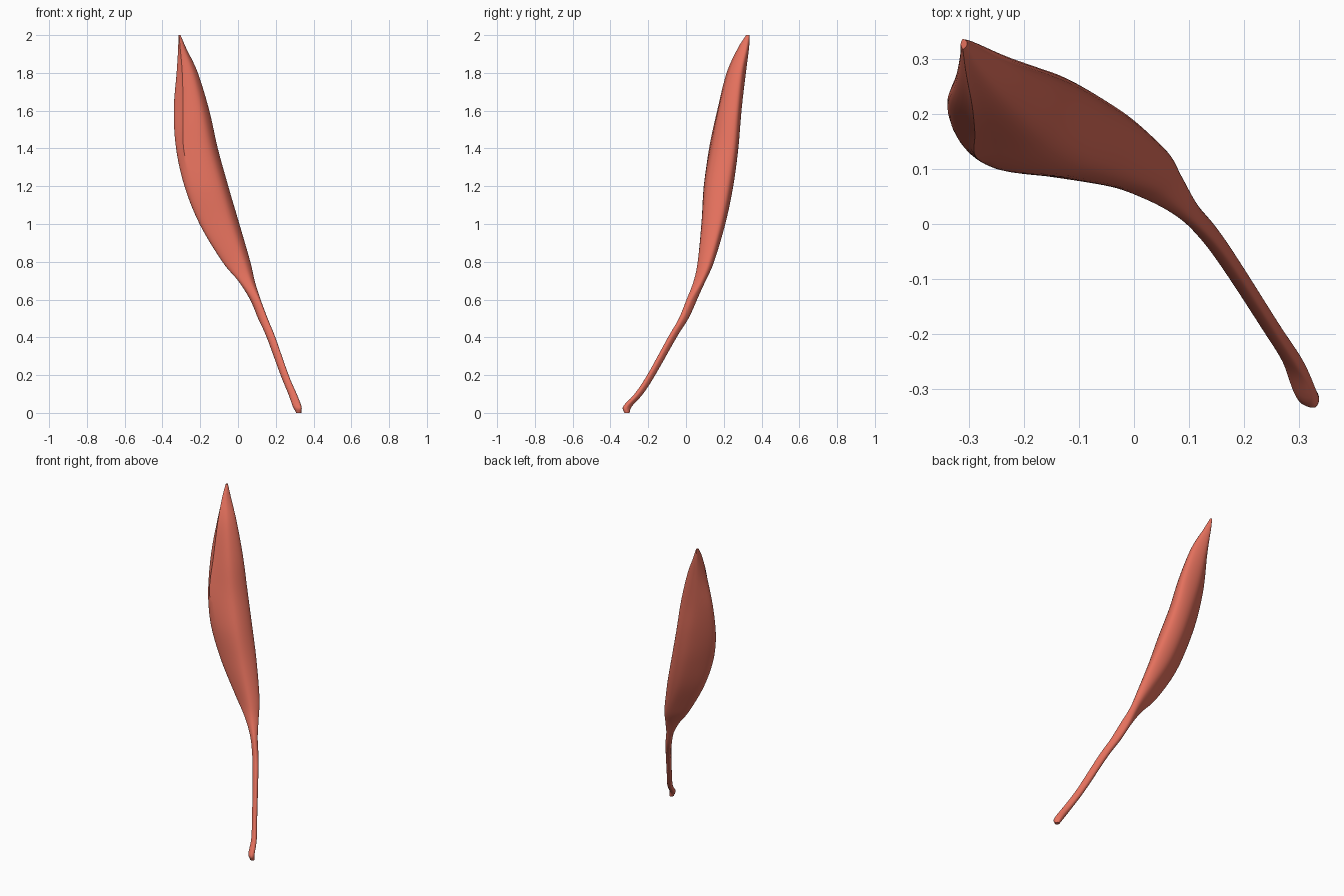
import bpy, math
from mathutils import Vector

if "Cube" in bpy.data.objects:
    bpy.data.objects.remove(bpy.data.objects["Cube"])

# Belly sections: height, then crest, front, back-right, back-left, left points
BELLY = [
    (2.00, (-.312, .318), (-.305, .325), (-.305, .333), (-.312, .337), (-.316, .328)),
    (1.93, (-.306, .274), (-.282, .288), (-.275, .320), (-.305, .333), (-.317, .305)),
    (1.80, (-.295, .215), (-.235, .233), (-.215, .293), (-.288, .316), (-.325, .265)),
    (1.60, (-.290, .165), (-.187, .182), (-.155, .272), (-.258, .291), (-.340, .225)),
    (1.40, (-.288, .122), (-.146, .146), (-.110, .253), (-.212, .272), (-.325, .185)),
    (1.20, (-.237, .097), (-.090, .112), (-.055, .222), (-.160, .245), (-.280, .145)),
    (1.00, (-.163, .088), (-.033, .091), (.005, .182), (-.088, .205), (-.200, .125)),
    (0.80, (-.050, .070), (.033, .066), (.065, .123), (.016, .148), (-.080, .100)),
    (0.70, (.017, .047), (.067, .044), (.088, .083), (.056, .104), (.002, .073)),
]
# Tendon sections: height, centre x, centre y, radius along slope, radius across
TENDON = [
    (.60, .092, .031, .034, .022), (.50, .132, -.012, .032, .018),
    (.40, .175, -.072, .029, .016), (.20, .247, -.184, .027, .015),
    (.10, .289, -.250, .028, .016), (.035, .313, -.309, .028, .018),
    (.0, .322, -.313, .014, .014),
]


def spline(pts, steps, smooth=0.0):
    """Catmull-Rom curve; smooth=1 rounds the join where a loop closes."""
    first = (2 * pts[0] - pts[1]).lerp(pts[-2], smooth)
    last = (2 * pts[-1] - pts[-2]).lerp(pts[1], smooth)
    p = [first] + list(pts) + [last]
    out = []
    for i in range(1, len(p) - 2):
        a, b, c, d = p[i - 1:i + 3]
        for k in range(steps):
            t = k / steps
            out.append(.5 * (2 * b + (c - a) * t + (2 * a - 5 * b + 4 * c - d) * t * t
                             + (3 * b - a - 3 * c + d) * t ** 3))
    return out + [pts[-1].copy()]


rows = [[Vector((x, y, z)) for x, y in pts] for z, *pts in BELLY]
s = math.sqrt(.5)
for z, cx, cy, ra, rb in TENDON:
    ring = []
    for k in range(5):
        a = math.radians(-90 + 72 * k)
        u, v = ra * math.cos(a), rb * math.sin(a)
        ring.append(Vector((cx + s * (u + v), cy + s * (v - u), z)))
    rows.append(ring)

# Interpolate down the length, then around; the crest is sharp only on the upper belly
columns = [spline([r[k] for r in rows], 6) for k in range(5)]
rings = []
for i in range(len(columns[0])):
    loop = [c[i] for c in columns]
    smooth = min(1, max(0, (1.45 - loop[0].z) / .25))
    rings.append(spline(loop + [loop[0]], 7, smooth)[:-1])

n = len(rings[0])
verts = [v for ring in rings for v in ring]
for v in verts:
    v.z = max(v.z, 0)
faces = [(i * n + j, (i + 1) * n + j, (i + 1) * n + (j + 1) % n, i * n + (j + 1) % n)
         for i in range(len(rings) - 1) for j in range(n)]
faces.append(tuple(range(n)))
faces.append(tuple(reversed(range(len(verts) - n, len(verts)))))

# Muscle belly with its tendon
mesh = bpy.data.meshes.new("muscle_and_tendon")
mesh.from_pydata(verts, [], faces)
mesh.update()
muscle = bpy.data.objects.new("muscle_and_tendon", mesh)
bpy.context.collection.objects.link(muscle)
mat = bpy.data.materials.new("muscle_red")
mat.diffuse_color = (.78, .165, .11, 1)
mat.use_nodes = True
mat.node_tree.nodes["Principled BSDF"].inputs["Base Color"].default_value = mat.diffuse_color
mesh.materials.append(mat)

bpy.context.view_layer.objects.active = muscle
muscle.select_set(True)
bpy.ops.object.shade_smooth_by_angle(angle=math.radians(35))
